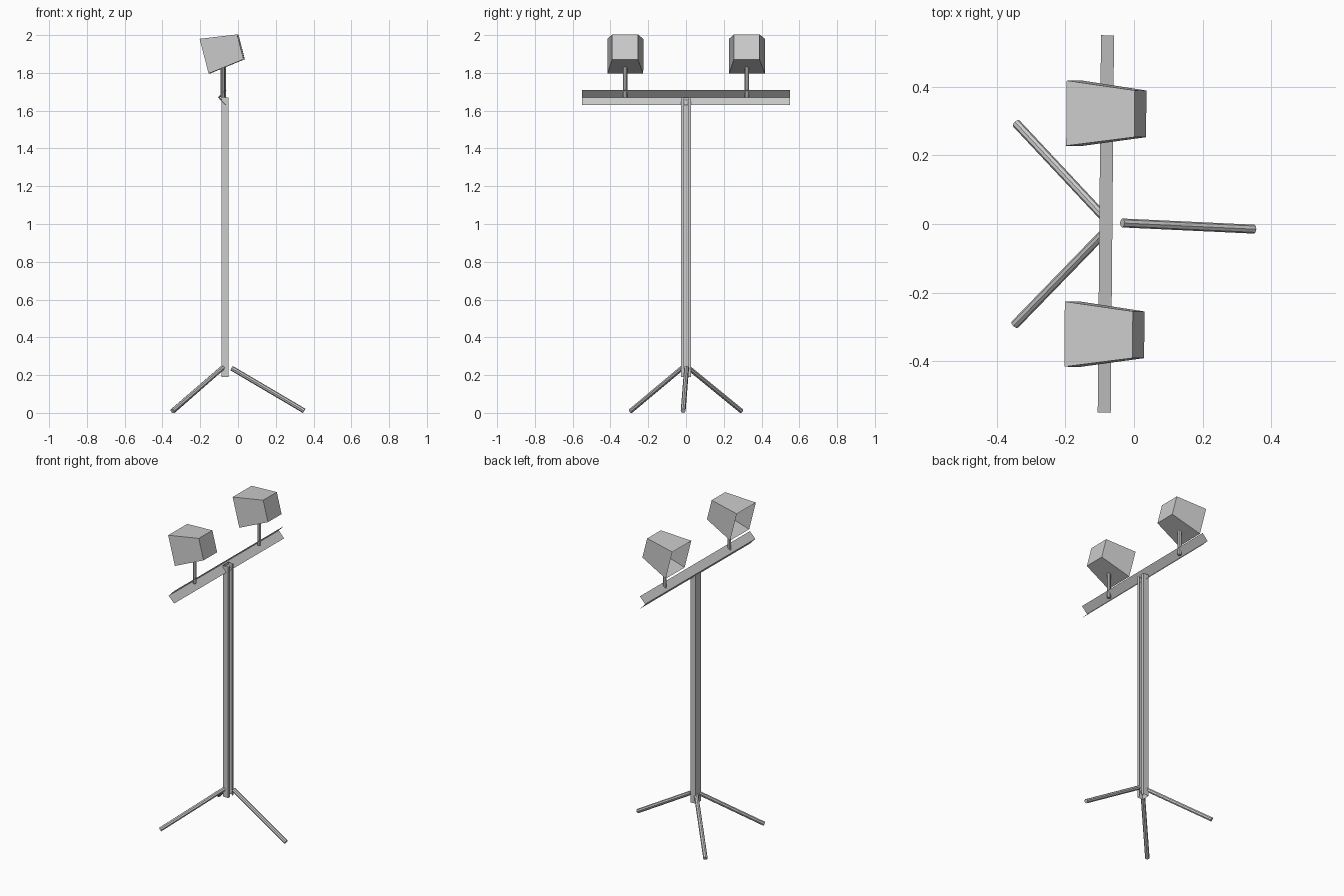
import bpy, bmesh, math
from mathutils import Vector, Matrix

if "Cube" in bpy.data.objects:
    bpy.data.objects.remove(bpy.data.objects["Cube"])

# slight turn of the whole upper assembly around the pole
PIVOT = Vector((-0.08, 0, 0))
TURN = (Matrix.Translation(PIVOT) @ Matrix.Rotation(math.radians(-0.5), 4, 'Z')
        @ Matrix.Translation(-PIVOT))


def make_object(name, bm, turn=True):
    if turn:
        bm.transform(TURN)
    me = bpy.data.meshes.new(name)
    bm.to_mesh(me)
    bm.free()
    ob = bpy.data.objects.new(name, me)
    bpy.context.collection.objects.link(ob)
    return ob


def sheet(name, profile, offset):
    """Open sheet-metal profile swept along a straight offset."""
    bm = bmesh.new()
    a = [bm.verts.new(p) for p in profile]
    b = [bm.verts.new(Vector(p) + Vector(offset)) for p in profile]
    for i in range(len(a) - 1):
        bm.faces.new((a[i], a[i + 1], b[i + 1], b[i]))
    return make_object(name, bm)


def rod(name, p, q, r, sides=8, turn=True):
    p, q = Vector(p), Vector(q)
    d = q - p
    bm = bmesh.new()
    bmesh.ops.create_cone(bm, cap_ends=True, segments=sides,
                          radius1=r, radius2=r, depth=d.length)
    bm.transform(Matrix.Translation((p + q) / 2)
                 @ d.to_track_quat('Z', 'Y').to_matrix().to_4x4())
    return make_object(name, bm, turn)


def lamp_head(name, y):
    """Square tapered hood, open at the wide end, closed at the narrow end."""
    bm = bmesh.new()
    rings = []
    for x, h in ((-0.099, 0.095), (0.099, 0.068)):
        rings.append([bm.verts.new((x, sy * h, sz * h))
                      for sy, sz in ((-1, -1), (1, -1), (1, 1), (-1, 1))])
    wide, narrow = rings
    for i in range(4):
        j = (i + 1) % 4
        bm.faces.new((wide[i], narrow[i], narrow[j], wide[j]))
    bm.faces.new(narrow)
    bmesh.ops.recalc_face_normals(bm, faces=bm.faces)
    bm.transform(Matrix.Translation((-0.08, y, 1.913))
                 @ Matrix.Rotation(math.radians(-14.5), 4, 'Y'))
    return make_object(name, bm)


# vertical pole: lipped channel with its slot facing +x
sheet("pole", [(x, y, 0.19) for x, y in (
    (-0.05, -0.01), (-0.05, -0.027), (-0.088, -0.027),
    (-0.088, 0.027), (-0.05, 0.027), (-0.05, 0.01))], (0, 0, 1.48))

# crossbar: angle section lying on its corner
sheet("crossbar", [(-0.063, -0.55, 1.71), (-0.101, -0.55, 1.67),
                   (-0.063, -0.55, 1.63)], (0, 1.1, 0))

# two lamps on stems
for side, y in (("left", -0.322), ("right", 0.322)):
    rod(side + "_lamp_stem", (-0.078, y, 1.67), (-0.078, y, 1.832), 0.011)
    lamp_head(side + "_lamp_head", y)

# tripod legs
rod("front_leg", (-0.034, 0.003, 0.237), (0.350, -0.015, 0.011), 0.013, turn=False)
rod("back_leg_a", (-0.08, 0.012, 0.24), (-0.343, 0.293, 0.010), 0.013, turn=False)
rod("back_leg_b", (-0.08, -0.018, 0.24), (-0.347, -0.293, 0.010), 0.013, turn=False)
